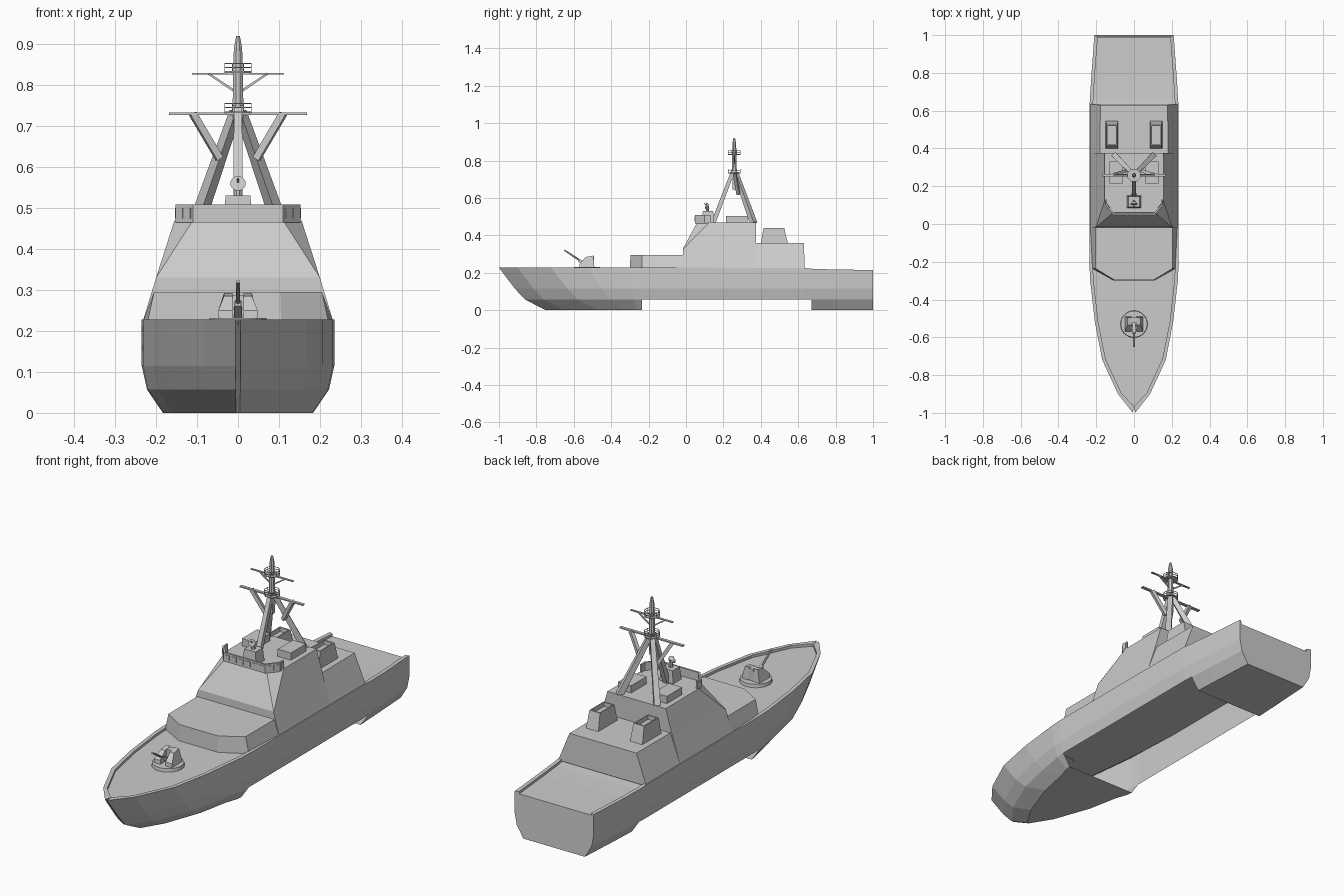
import bpy, bmesh
from math import pi, cos, sin, atan2
from mathutils import Vector

if "Cube" in bpy.data.objects:
    bpy.data.objects.remove(bpy.data.objects["Cube"])


def mesh(name, verts, faces, weld=False):
    me = bpy.data.meshes.new(name)
    bm = bmesh.new()
    vs = [bm.verts.new(v) for v in verts]
    for f in faces:
        bm.faces.new([vs[i] for i in f])
    if weld:
        bmesh.ops.remove_doubles(bm, verts=bm.verts, dist=1e-5)
    bmesh.ops.recalc_face_normals(bm, faces=bm.faces)
    bm.to_mesh(me)
    bm.free()
    ob = bpy.data.objects.new(name, me)
    bpy.context.collection.objects.link(ob)
    return ob


def prism(name, a, b):
    """Solid between two matching polygons."""
    n = len(a)
    sides = [(i, (i + 1) % n, n + (i + 1) % n, n + i) for i in range(n)]
    return mesh(name, a + b, [tuple(range(n)), tuple(range(n, 2 * n))] + sides)


def half(pts, z):
    """Mirror a half outline (x, y) across x = 0 into a closed polygon."""
    return [(x, y, z) for x, y in pts] + [(-x, y, z) for x, y in reversed(pts)]


def rect(x0, x1, y0, y1, z):
    return [(x0, y0, z), (x1, y0, z), (x1, y1, z), (x0, y1, z)]


def box(name, x0, x1, y0, y1, z0, z1):
    return prism(name, rect(x0, x1, y0, y1, z0), rect(x0, x1, y0, y1, z1))


def ngon(r, n, c):
    return [(c[0] + r * cos(2 * pi * (i + .5) / n), c[1] + r * sin(2 * pi * (i + .5) / n), c[2]) for i in range(n)]


def beam(name, a, b, r0, r1, n=4):
    """Tapered straight bar from a to b."""
    a, b = Vector(a), Vector(b)
    q = (b - a).to_track_quat('Z', 'Y')
    return prism(name, [tuple(a + q @ Vector(p)) for p in ngon(r0, n, (0, 0, 0))],
                 [tuple(b + q @ Vector(p)) for p in ngon(r1, n, (0, 0, 0))])


# Hull: stations of (deck y, half width, top z, bow rake share)
stations = [(-1, .006, .228, 1), (-.9, .085, .228, 1), (-.72, .168, .228, 1), (-.52, .207, .228, .8),
            (-.3, .232, .228, .15), (-.235, .235, .228, 0), (.63, .235, .226, 0), (.67, .233, .222, 0),
            (.78, .226, .218, 0), (1, .21, .215, 0)]
rings = []
for i, (y, w, t, k) in enumerate(stations):
    wi = max(w - .018, 0)
    yi = y + (.035 if i == 0 else .005 if i < 3 else -.01 if i == 9 else 0)
    s = [(0, y + .25 * k, 0), (w * .78, y + .25 * k, 0), (w * .945, y + .14 * k, .057), (w, y + .085 * k, .115),
         (w, y, t), (wi, yi, t), (wi, yi, t - .012), (0, yi, t - .012)]
    rings.append(s + [(-x, yy, z) for x, yy, z in s[-2:0:-1]])
N = len(rings[0])
faces = []
for r in range(len(rings) - 1):
    for j in range(N):
        # the midship bottom is open
        if r in (5, 6) and j in (0, 1, N - 2, N - 1):
            continue
        k = (j + 1) % N
        faces.append((r * N + j, r * N + k, (r + 1) * N + k, (r + 1) * N + j))
last = (len(rings) - 1) * N
faces += [tuple(last + j for j in range(N)), tuple(range(N))]
mesh("hull", [v for r in rings for v in r], faces, True)

# Deckhouses
prism("forward_deckhouse", half([(.105, -.3), (.222, -.235), (.234, 0)], .218),
      half([(.103, -.297), (.205, -.235), (.205, 0)], .295))
prism("main_house_base", half([(.234, -.02), (.234, .375)], .218), half([(.2, -.016), (.196, .375)], .33))
prism("bridge_house", half([(.2, -.016), (.2, -.013), (.196, .375)], .33),
      half([(.11, .06), (.155, .125), (.155, .375)], .47))
prism("aft_house", half([(.234, .37), (.234, .635)], .218), half([(.18, .37), (.178, .63)], .36))

# Bridge screen and windows
outer = [(.11, .048), (.152, .1), (.152, .13)]
inner = [(.144, .13), (.144, .104), (.106, .057)]
prism("bridge_screen", half(outer + inner, .465), half(outer + inner, .508))


def window(c, ang, w):
    ob = box("bridge_window", -w / 2, w / 2, -.002, .002, .475, .5)
    ob.location = (c[0], c[1], 0)
    ob.rotation_euler.z = ang


for i in range(6):
    window((-.0925 + .037 * i, .0475), 0, .026)
for s in (-1, 1):
    a = atan2(.052, .042)
    for f in (.28, .74):
        window((s * (.11 + .042 * f), .048 + .052 * f), s * a, .021)
    window((s * .152, .115), pi / 2, .018)

# Roof boxes and exhaust stacks
for s in (-1, 1):
    box("roof_box", min(s * .06, s * .13), max(s * .06, s * .13), .215, .33, .465, .505)
    c = s * .117
    bot, top = rect(c - .033, c + .033, .4, .545, .358), rect(c - .028, c + .028, .415, .525, .44)
    lip, floor = rect(c - .023, c + .023, .422, .518, .44), rect(c - .023, c + .023, .422, .518, .42)
    L = [bot, top, lip, floor]
    mesh("exhaust_stack", sum(L, []), [(r * 4 + i, r * 4 + (i + 1) % 4, r * 4 + 4 + (i + 1) % 4, r * 4 + 4 + i)
         for r in range(3) for i in range(4)] + [(0, 1, 2, 3), (12, 13, 14, 15)])

# Fire director
prism("director_base", rect(-.036, .036, .085, .15, .468), rect(-.03, .03, .09, .145, .53))
beam("director_post", (0, .115, .53), (0, .115, .56), .01, .008, 8)
beam("director_dish", (0, .105, .56), (0, .118, .557), .019, .009, 10)
beam("director_feed", (0, .095, .572), (0, .115, .558), .003, .003)

# Tripod mast
beam("front_mast_leg", (0, .145, .465), (0, .25, .74), .017, .014)
for s in (-1, 1):
    beam("rear_mast_leg", (s * .1, .362, .465), (s * .006, .265, .735), .02, .015)
    beam("lower_yard_brace", (s * .045, .28, .62), (s * .11, .26, .73), .012, .012)
    beam("upper_yard_brace", (s * .008, .26, .785), (s * .072, .26, .828), .004, .004)
beam("mast_knee", (0, .258, .645), (0, .258, .75), .012, .018)
beam("mast_pole", (0, .258, .72), (0, .258, .89), .015, .011, 8)
beam("mast_tip", (0, .258, .89), (0, .258, .92), .011, .005, 8)
box("lower_yard", -.168, .168, .251, .265, .727, .733)
box("upper_yard", -.112, .112, .253, .263, .826, .83)

# Mast platforms with railings
for z in (.732, .83):
    c = (0, .258, z)
    prism("mast_platform", ngon(.036, 8, c), ngon(.036, 8, (0, .258, z + .004)))
    for h in (.013, .023):
        p = ngon(.035, 8, (0, .258, z + h))
        for i in range(8):
            beam("platform_rail", p[i], p[(i + 1) % 8], .0015, .0015)
    for q in ngon(.035, 8, c):
        beam("rail_post", q, (q[0], q[1], z + .023), .0015, .0015)

# Deck gun
prism("gun_ring", ngon(.072, 24, (0, -.53, .214)), ngon(.07, 24, (0, -.53, .232)))
profile = [(-.57, .23), (-.568, .25), (-.535, .285), (-.495, .292), (-.49, .23)]
for s in (-1, 1):
    prism("gun_house_side", [(s * .013, y, z) for y, z in profile],
          [(s * (.048 if z < .26 else .034), y, z) for y, z in profile])
box("gun_house_back", -.014, .014, -.525, -.493, .23, .288)
beam("gun_cradle", (0, -.52, .24), (0, -.575, .268), .014, .011)
beam("gun_barrel", (0, -.55, .255), (0, -.65, .321), .006, .0045, 8)
